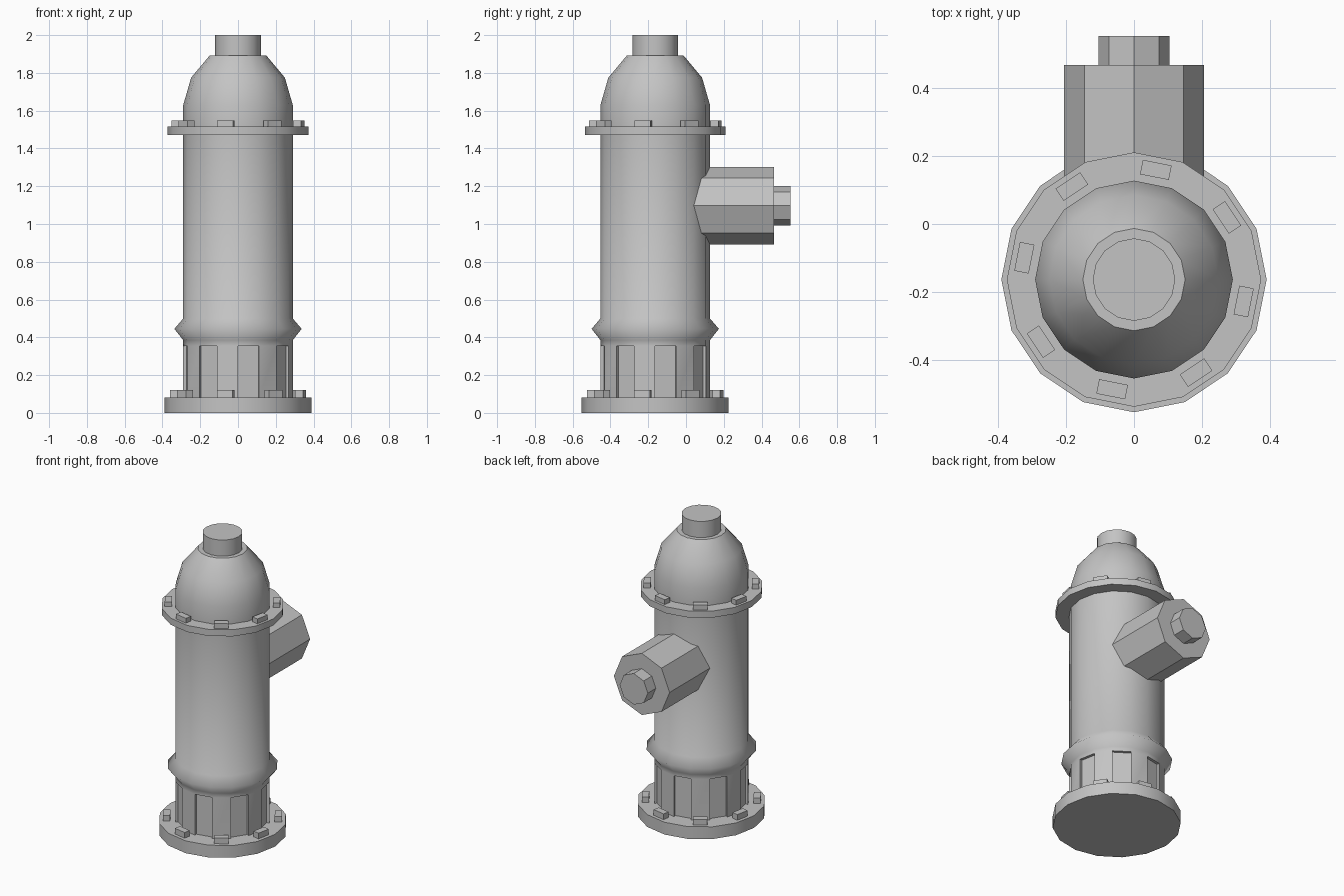
import bpy
import bmesh
from math import sin, cos, pi, radians
from mathutils import Matrix, Vector

cube = bpy.data.objects.get("Cube")
if cube:
    bpy.data.objects.remove(cube, do_unlink=True)

AXIS_Y = -0.163      # vertical axis of the barrel
SIDES = 16
OUTLET_Z = 1.097

grey = bpy.data.materials.new("cast_iron_grey")
grey.use_nodes = True
colour = (0.55, 0.55, 0.55, 1)
grey.diffuse_color = colour
grey.node_tree.nodes["Principled BSDF"].inputs["Base Color"].default_value = colour


def finish(name, bm, location, angle=30, rotation=(0, 0, 0)):
    """Turn a bmesh into a named, shaded object."""
    bmesh.ops.recalc_face_normals(bm, faces=bm.faces)
    mesh = bpy.data.meshes.new(name)
    bm.to_mesh(mesh)
    bm.free()
    mesh.materials.append(grey)
    obj = bpy.data.objects.new(name, mesh)
    bpy.context.collection.objects.link(obj)
    obj.location = location
    obj.rotation_euler = rotation
    bpy.ops.object.select_all(action='DESELECT')
    obj.select_set(True)
    bpy.context.view_layer.objects.active = obj
    bpy.ops.object.shade_smooth_by_angle(angle=radians(angle))
    return obj


def lathe(profile, sides=SIDES):
    """Closed solid from (radius, height) points, bottom to top."""
    bm = bmesh.new()
    rings = [[bm.verts.new((r * cos(2 * pi * i / sides), r * sin(2 * pi * i / sides), z))
              for i in range(sides)] for r, z in profile]
    for low, high in zip(rings, rings[1:]):
        for i in range(sides):
            j = (i + 1) % sides
            bm.faces.new((low[i], low[j], high[j], high[i]))
    bm.faces.new(rings[0][::-1])
    bm.faces.new(rings[-1])
    bm.normal_update()
    return bm


def bolts(name, radius, z, height):
    """Eight flat bolt heads, one over every other flange side."""
    bm = bmesh.new()
    for k in range(8):
        turn = Matrix.Rotation(radians(45 * k - 11.25), 4, 'Z')
        size = Matrix.Diagonal((0.043, 0.086, height, 1))
        bmesh.ops.create_cube(bm, size=1, matrix=turn @ Matrix.Translation((radius, 0, 0)) @ size)
    finish(name, bm, (0, AXIS_Y, z + height / 2))


centre = (0, AXIS_Y, 0)

# Base plate and its bolts
finish("base_plate", lathe([(0.389, 0), (0.389, 0.082)]), centre)
bolts("base_bolts", 0.338, 0.08, 0.04)

# Barrel with collar; alternate lower sides are recessed
barrel = lathe([(0.29, 0.08), (0.29, 0.355), (0.29, 0.385), (0.337, 0.445),
                (0.29, 0.5), (0.29, 1.48)])
panels = [f for f in barrel.faces
          if abs(f.normal.z) < 0.1 and f.calc_center_median().z < 0.3][::2]
for face in bmesh.ops.extrude_discrete_faces(barrel, faces=panels)["faces"]:
    middle = face.calc_center_median()
    inward = -Vector((middle.x, middle.y, 0)).normalized()
    bmesh.ops.translate(barrel, verts=face.verts, vec=inward * 0.018)
finish("barrel", barrel, centre, angle=85)

# Upper flange and its bolts
finish("upper_flange", lathe([(0.373, 1.472), (0.373, 1.516)]), centre)
bolts("upper_bolts", 0.328, 1.514, 0.034)

# Domed bonnet and top cap
finish("bonnet", lathe([(0.29, 1.51), (0.29, 1.63), (0.248, 1.775), (0.15, 1.892)]),
       centre, angle=35)
finish("top_cap", lathe([(0.121, 1.885), (0.121, 2.0)]), centre)

# Rear hose outlet and its nut, pointing to the back
back = (radians(-90), 0, 0)
finish("hose_outlet", lathe([(0.206, 0), (0.206, 0.467)], 8), (0, 0, OUTLET_Z), rotation=back)
finish("outlet_nut", lathe([(0.104, 0.46), (0.104, 0.552)], 8), (0, 0, OUTLET_Z), rotation=back)
